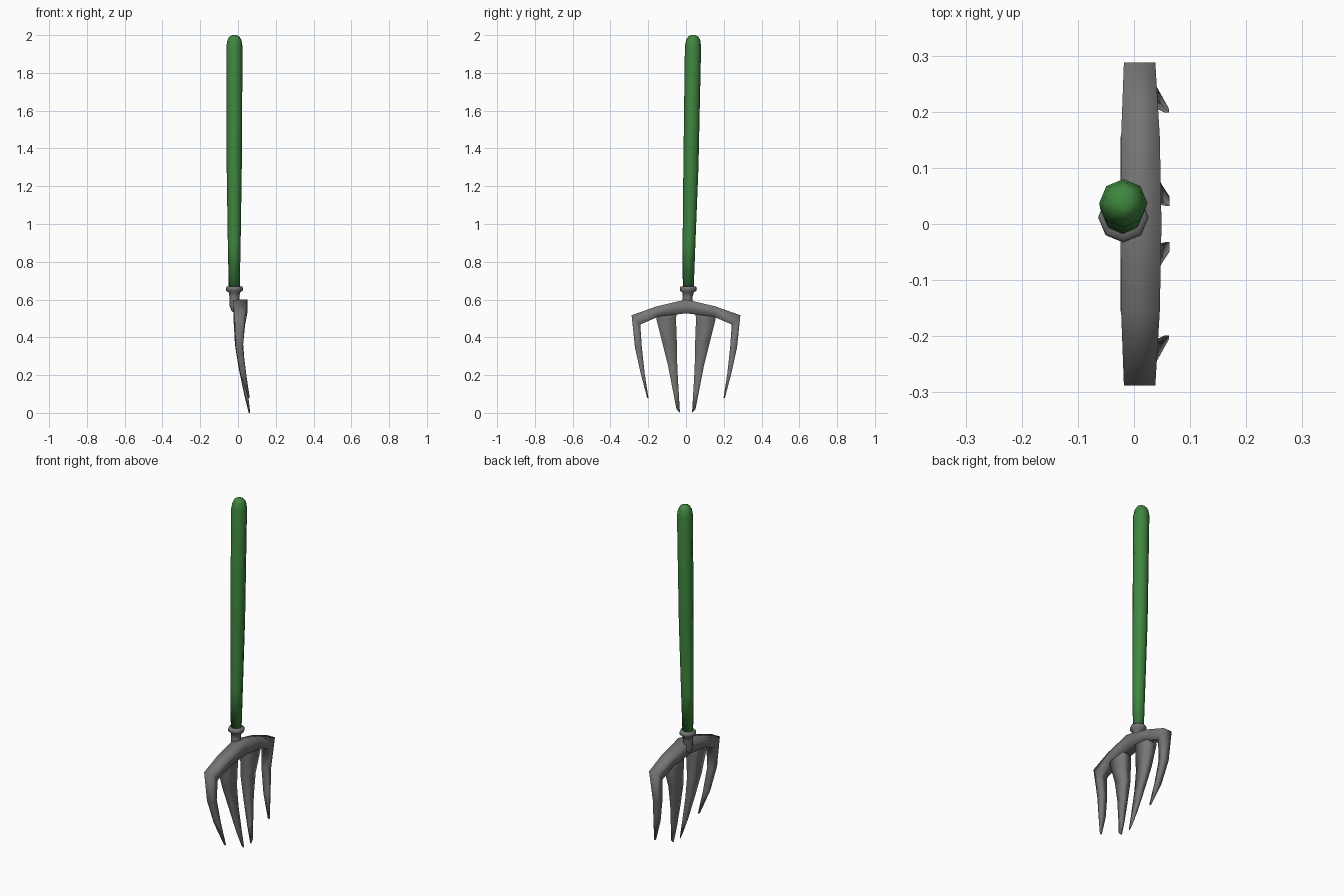
import bpy, bmesh, math

if "Cube" in bpy.data.objects:
    bpy.data.objects.remove(bpy.data.objects["Cube"])

def paint(name, rgb):
    m = bpy.data.materials.new(name)
    m.diffuse_color = (*rgb, 1)
    m.use_nodes = True
    m.node_tree.nodes["Principled BSDF"].inputs["Base Color"].default_value = m.diffuse_color
    return m

green = paint("green_paint", (0.05, 0.24, 0.05))
steel = paint("dark_steel", (0.18, 0.18, 0.18))

def finish(name, bm, mat, mirror=False):
    bmesh.ops.recalc_face_normals(bm, faces=bm.faces)
    me = bpy.data.meshes.new(name)
    bm.to_mesh(me)
    bm.free()
    me.materials.append(mat)
    me.shade_smooth()
    ob = bpy.data.objects.new(name, me)
    bpy.context.collection.objects.link(ob)
    if mirror:
        m = ob.modifiers.new("Mirror", 'MIRROR')
        m.use_axis = (False, True, False)
        m.merge_threshold = 0.0005
    return ob

def loft(bm, rings, cap_start=True):
    """Skin successive closed rings of points."""
    loops = [[bm.verts.new(p) for p in r] for r in rings]
    for a, b in zip(loops, loops[1:]):
        n = len(a)
        for i in range(n):
            bm.faces.new((a[i], a[(i + 1) % n], b[(i + 1) % n], b[i]))
    if cap_start:
        bm.faces.new(loops[0])
    bm.faces.new(loops[-1])

def tube(name, stations, mat, sides=8):
    """Octagonal tube through (x, y, z, radius) stations."""
    bm = bmesh.new()
    loft(bm, [[(x + r * math.cos(k * math.tau / sides),
                y + r * math.sin(k * math.tau / sides), z) for k in range(sides)]
              for x, y, z, r in stations])
    return finish(name, bm, mat)

def blade(name, sections, cap_start):
    """Four-sided bar through (y_out, z_out, y_in, z_in, x_back, x_front)."""
    bm = bmesh.new()
    loft(bm, [[(xb, yo, zo), (xf, yo, zo), (xf, yi, zi), (xb, yi, zi)]
              for yo, zo, yi, zi, xb, xf in sections], cap_start)
    return finish(name, bm, steel, mirror=True)

# Tapered, slightly leaning handle with a rounded end
tube("handle", [(-.020, .012, .66, .029), (-.020, .016, .90, .034),
                (-.020, .026, 1.30, .040), (-.019, .037, 1.94, .043),
                (-.019, .038, 1.975, .037), (-.019, .038, 1.993, .026),
                (-.019, .038, 2.0, .012)], green)

# Collar flaring into the neck, which dies into the back of the head
tube("collar_and_neck", [(-.019, .012, .671, .028), (-.019, .012, .669, .041),
                         (-.019, .012, .660, .045), (-.019, .012, .647, .044),
                         (-.019, .011, .637, .030), (-.019, .009, .615, .026),
                         (-.017, .006, .565, .027), (-.012, .004, .540, .023),
                         (-.005, .002, .527, .012)], steel)

# Arched crossbar running into the outer tines
blade("crossbar_and_outer_tines", [
    (0, .600, 0, .527, -.024, .049),
    (.155, .564, .145, .510, -.023, .046),
    (.288, .517, .242, .468, -.018, .038),
    (.270, .345, .234, .350, -.012, .026),
    (.240, .210, .219, .210, .011, .043),
    (.206, .080, .199, .080, .054, .062)], False)

# Broad inner tines
blade("inner_tines", [
    (.150, .545, .045, .555, -.021, .037),
    (.156, .495, .053, .500, -.024, .037),
    (.125, .370, .048, .360, -.016, .027),
    (.095, .250, .046, .240, .003, .036),
    (.068, .110, .038, .100, .032, .051),
    (.050, .018, .032, .000, .057, .063)], True)
